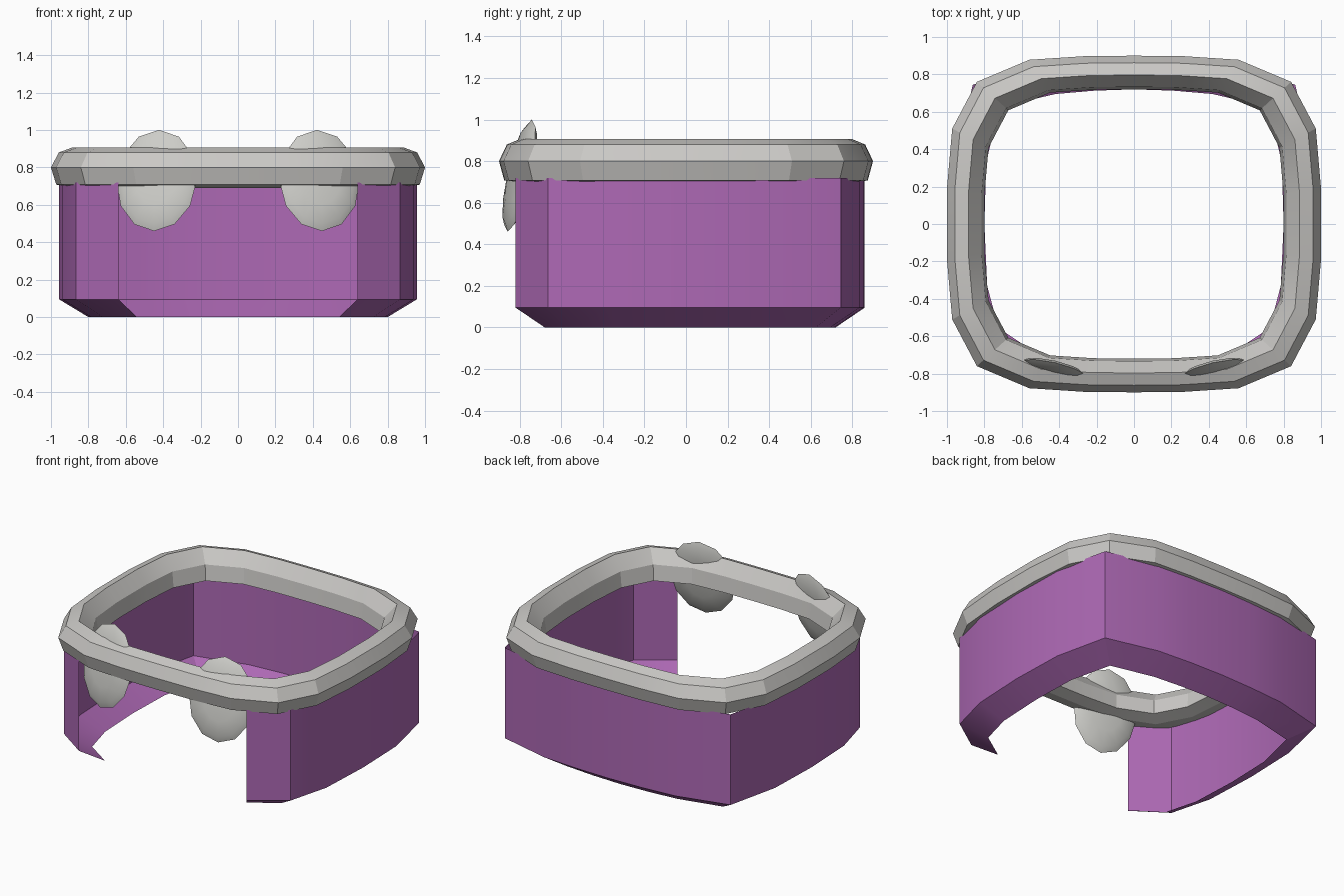
import bpy, bmesh, math
from mathutils import Matrix, Vector

cube = bpy.data.objects.get("Cube")
if cube:
    bpy.data.objects.remove(cube, do_unlink=True)


def material(name, rgb):
    m = bpy.data.materials.new(name)
    m.use_nodes = True
    col = (*rgb, 1.0)
    m.diffuse_color = col
    m.node_tree.nodes["Principled BSDF"].inputs["Base Color"].default_value = col
    return m


grey = material("light grey", (0.59, 0.58, 0.56))
pale = material("pale clip grey", (0.61, 0.61, 0.58))
purple = material("purple", (0.42, 0.14, 0.46))


def finish(name, bm, mat, angle):
    me = bpy.data.meshes.new(name)
    bm.to_mesh(me)
    bm.free()
    ob = bpy.data.objects.new(name, me)
    bpy.context.collection.objects.link(ob)
    me.materials.append(mat)
    bpy.ops.object.select_all(action='DESELECT')
    ob.select_set(True)
    bpy.context.view_layer.objects.active = ob
    bpy.ops.object.shade_smooth_by_angle(angle=math.radians(angle))
    return ob


def skin(bm, rows, close_u, close_v):
    """Join rows of points into a grid of quads."""
    vs = [[bm.verts.new(p) for p in row] for row in rows]
    n, m = len(vs), len(vs[0])
    for i in range(n if close_u else n - 1):
        for j in range(m if close_v else m - 1):
            a, b = vs[i], vs[(i + 1) % n]
            k = (j + 1) % m
            bm.faces.new((a[j], a[k], b[k], b[j]))


# Rim: rounded-square outline swept with a faceted section
quarter = [(1.0, 0.19), (0.972, 0.51), (0.84, 0.76), (0.56, 0.878), (0.27, 0.897)]
outline = (quarter + [(0, 0.9)] + [(-x, y) for x, y in reversed(quarter)]
           + [(-x, -y) for x, y in quarter] + [(0, -0.9)]
           + [(x, -y) for x, y in reversed(quarter)])
section = [(1.0, 0.80), (0.958, 0.88), (0.885, 0.907), (0.815, 0.82),
           (0.80, 0.715), (0.88, 0.69), (0.972, 0.708)]   # (scale, height)
bm = bmesh.new()
skin(bm, [[(x * s, y * s, z) for x, y in outline] for s, z in section], True, True)
bmesh.ops.recalc_face_normals(bm, faces=bm.faces)
finish("rim", bm, grey, 18)

# Wall: thin band open at the front, with its lower edge turned inwards
half = [(0.64, -0.82), (0.865, -0.665), (0.94, -0.38), (0.957, 0.0),
        (0.945, 0.38), (0.862, 0.745), (0.50, 0.835), (0.25, 0.853)]
foot = [(0.54, -0.68), (0.725, -0.555), (0.785, -0.33), (0.80, 0.0),
        (0.79, 0.33), (0.72, 0.625), (0.42, 0.695), (0.21, 0.713)]


def path(side, back, z):
    pts = side + [(0, back)] + [(-x, y) for x, y in reversed(side)]
    return [(x, y, z) for x, y in pts]


bm = bmesh.new()
skin(bm, [path(foot, 0.72, 0.0), path(half, 0.86, 0.095), path(half, 0.86, 0.72)],
     False, False)
finish("wall", bm, purple, 24)

# Clips: leaning oval discs that pass through the front of the rim
for name, s in (("left_clip", 1), ("right_clip", -1)):
    bm = bmesh.new()
    bmesh.ops.create_uvsphere(bm, u_segments=12, v_segments=6, radius=1)
    # pole axis becomes the thin front-to-back axis
    place = (Matrix.Translation((s * 0.435, -0.80, 0.73))
             @ Matrix.Rotation(math.radians(13 * s), 4, 'Z')
             @ Matrix.Rotation(math.radians(-12.5), 4, 'X')
             @ Matrix.Diagonal((0.22, 0.038, 0.277, 1))
             @ Matrix.Rotation(math.radians(90), 4, 'X'))
    bmesh.ops.transform(bm, matrix=place, verts=bm.verts)
    bmesh.ops.recalc_face_normals(bm, faces=bm.faces)
    finish(name, bm, pale, 40)
